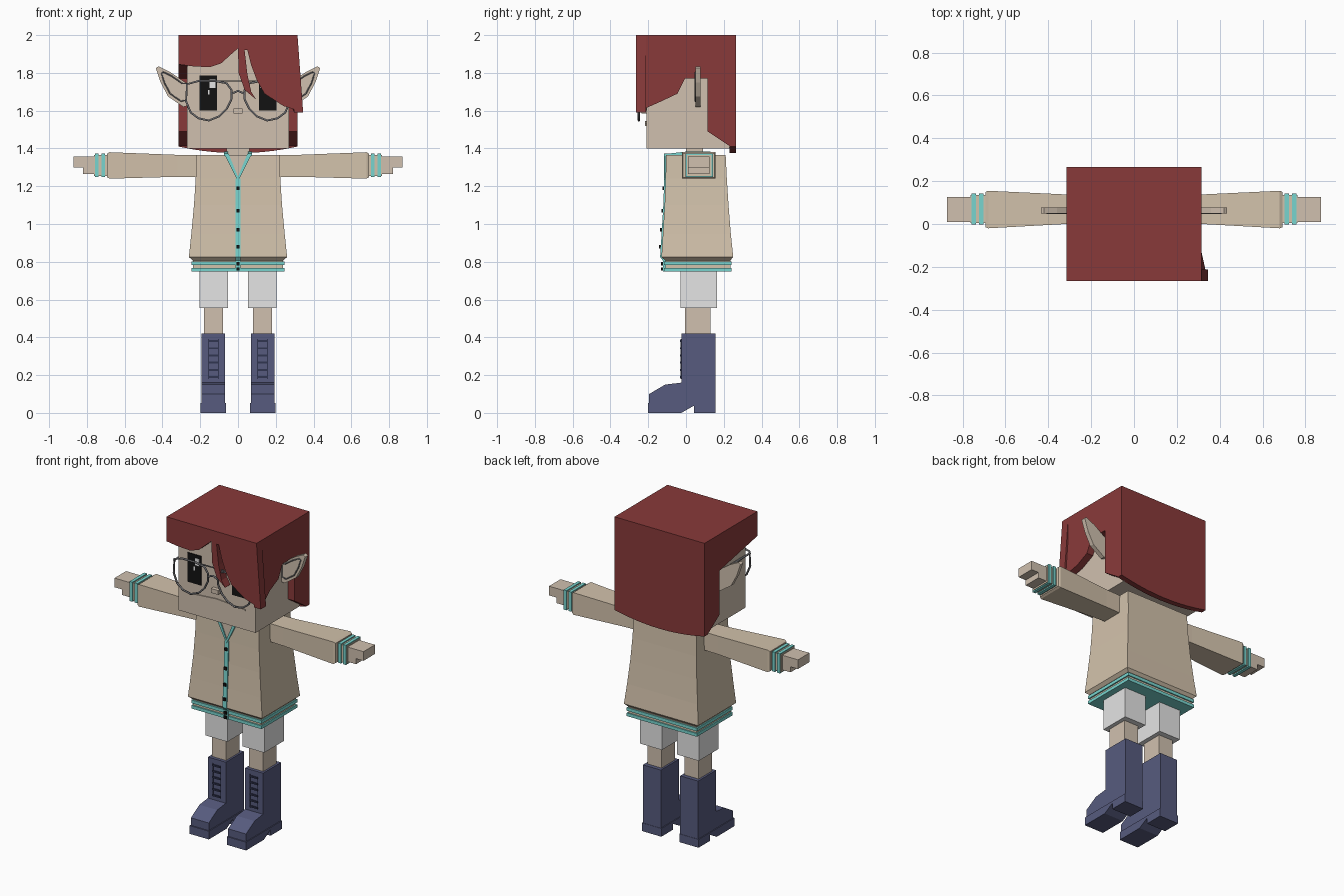
import bpy
import bmesh

cube = bpy.data.objects.get("Cube")
if cube:
    bpy.data.objects.remove(cube, do_unlink=True)


def material(name, r, g, b):
    m = bpy.data.materials.new(name)
    m.use_nodes = True
    m.diffuse_color = (r, g, b, 1)
    m.node_tree.nodes["Principled BSDF"].inputs["Base Color"].default_value = (r, g, b, 1)
    return m


SKIN = material("skin", .63, .53, .43)
SHIRT = material("shirt tan", .65, .54, .41)
HAIR = material("dark red hair", .25, .042, .042)
TEAL = material("teal trim", .19, .66, .62)
BOOT = material("navy boot", .095, .105, .21)
LACE = material("dark navy lace", .03, .035, .08)
WHITE = material("off white", .78, .78, .78)
BLACK = material("black", .006, .006, .006)
FRAME = material("grey frame", .16, .16, .17)


def finish(name, bm, mat):
    bmesh.ops.recalc_face_normals(bm, faces=bm.faces)
    mesh = bpy.data.meshes.new(name)
    bm.to_mesh(mesh)
    bm.free()
    mesh.materials.append(mat)
    ob = bpy.data.objects.new(name, mesh)
    bpy.context.collection.objects.link(ob)
    return ob


def place(axis, d, p):
    """Put the flat point p at distance d along the named axis."""
    u, v = p
    return {"x": (d, u, v), "y": (u, d, v), "z": (u, v, d)}[axis]


def bridge(name, axis, rings, mat):
    """Skin a list of (distance, outline) rings and cap both ends."""
    bm = bmesh.new()
    loops = [[bm.verts.new(place(axis, d, p)) for p in pts] for d, pts in rings]
    n = len(loops[0])
    for a, b in zip(loops, loops[1:]):
        for i in range(n):
            j = (i + 1) % n
            bm.faces.new((a[i], a[j], b[j], b[i]))
    bm.faces.new(loops[0])
    bm.faces.new(loops[-1])
    return finish(name, bm, mat)


def prism(name, axis, pts, a, b, mat):
    return bridge(name, axis, [(a, pts), (b, pts)], mat)


def rect(u0, u1, v0, v1):
    return [(u0, v0), (u1, v0), (u1, v1), (u0, v1)]


def box(name, x0, x1, y0, y1, z0, z1, mat):
    return prism(name, "z", rect(x0, x1, y0, y1), z0, z1, mat)


def side_box(name, s, x0, x1, *rest):
    return box(name, s * x0, s * x1, *rest)


def tube(name, pts, radius, mat, closed=False):
    cu = bpy.data.curves.new(name, "CURVE")
    cu.dimensions = "3D"
    cu.bevel_depth = radius
    cu.bevel_resolution = 1
    sp = cu.splines.new("POLY")
    sp.points.add(len(pts) - 1)
    for q, p in zip(sp.points, pts):
        q.co = (*p, 1)
    sp.use_cyclic_u = closed
    tmp = bpy.data.objects.new(name + "_path", cu)
    bpy.context.collection.objects.link(tmp)
    dg = bpy.context.evaluated_depsgraph_get()
    mesh = bpy.data.meshes.new_from_object(tmp.evaluated_get(dg))
    bpy.data.objects.remove(tmp, do_unlink=True)
    mesh.materials.clear()
    mesh.materials.append(mat)
    bpy.context.collection.objects.link(bpy.data.objects.new(name, mesh))


# Head, neck and face
box("head", -.27, .27, -.21, .235, 1.4, 1.96, SKIN)
box("neck", -.06, .06, 0, .09, 1.34, 1.41, SKIN)
box("nose", -.025, .025, -.235, -.2, 1.585, 1.612, SKIN)
prism("mouth", "y", [(-.2, 1.52), (0, 1.535), (.2, 1.52), (.2, 1.53), (0, 1.545), (-.2, 1.53)],
      -.216, -.205, SKIN)

# Hair: top, fringe, back and side panels
box("hair_top", -.315, .315, -.265, .265, 1.95, 2, HAIR)
prism("hair_fringe", "y", [
    (-.315, 2), (-.315, 1.845), (-.24, 1.835), (-.15, 1.83), (-.09, 1.85), (-.04, 1.895),
    (0, 1.93), (.003, 1.8), (.035, 1.71), (.095, 1.66), (.07, 1.7), (.05, 1.79), (.035, 1.92),
    (.05, 1.92), (.07, 1.84), (.1, 1.76), (.14, 1.69), (.24, 1.625), (.345, 1.59), (.315, 2)],
    -.265, -.212, HAIR)
curve = [(x / 10 * .63, 1.375 + .035 * (x / 5) ** 2) for x in range(-5, 6)]
prism("hair_back", "y", curve + [(.315, 2), (-.315, 2)], .23, .265, HAIR)
tail = [(.115, 1.77), (.115, 1.49), (.235, 1.41), (.265, 1.41), (.265, 2), (-.265, 2)]
prism("hair_side_right", "x", [(-.265, 1.845)] + tail, -.315, -.268, HAIR)
left = prism("hair_side_left", "x",
             [(-.265, 1.59), (-.13, 1.65), (-.045, 1.69), (-.005, 1.77)] + tail, .268, .315, HAIR)
for v in left.data.vertices:
    if v.co.y < -.2 and v.co.z < 1.7:
        v.co.x += .03

for s, side in ((1, "left"), (-1, "right")):
    # Eye with two highlights
    side_box("eye_" + side, s, .11, .205, -.215, -.205, 1.6, 1.785, BLACK)
    side_box("eye_shine_" + side, s, .12, .15, -.218, -.21, 1.72, 1.765, WHITE)
    side_box("eye_glint_" + side, s, .15, .16, -.218, -.21, 1.685, 1.71, WHITE)

    # Pointed ear: raised rim around a thinner inner plate
    outline = [(.25, 1.75), (.28, 1.75), (.36, 1.805), (.42, 1.835), (.435, 1.825),
               (.41, 1.75), (.37, 1.675), (.29, 1.62), (.25, 1.63)]
    outer = [(s * x, z) for x, z in outline]
    inner = [(s * (.33 + (x - .33) * .72), 1.727 + (z - 1.727) * .72) for x, z in outline]
    bridge("ear_" + side, "y", [(.053, inner), (.05, inner), (.05, outer), (.078, outer)], SKIN)
    tube("ear_crease_" + side, [(x, .05, z) for x, z in inner], .004, FRAME, True)

    # Spectacle frame and temple
    lens = [(.27, 1.74), (.275, 1.65), (.25, 1.59), (.21, 1.56), (.155, 1.548), (.1, 1.57),
            (.06, 1.61), (.035, 1.66), (.035, 1.71), (.06, 1.745), (.12, 1.757), (.21, 1.757)]
    tube("glasses_rim_" + side, [(s * x, -.25, z) for x, z in lens], .006, FRAME, True)
    tube("glasses_temple_" + side, [(s * .274, -.25, 1.73), (s * .274, -.05, 1.73)], .006, FRAME)

    # Sleeve, cuff and hand
    bridge("sleeve_" + side, "x", [
        (s * .2, rect(.005, .135, 1.25, 1.365)),
        (s * .32, rect(0, .138, 1.25, 1.366)),
        (s * .68, rect(-.02, .155, 1.24, 1.38)),
        (s * .693, rect(-.015, .15, 1.247, 1.372))], SHIRT)
    side_box("cuff_" + side, s, .68, .762, .005, .135, 1.255, 1.365, SHIRT)
    for i, x in enumerate((.703, .738)):
        side_box(f"cuff_stripe_{side}_{i}", s, x, x + .02, -.002, .143, 1.248, 1.372, TEAL)
    side_box("palm_" + side, s, .75, .82, .01, .125, 1.265, 1.358, SKIN)
    side_box("fingers_" + side, s, .82, .872, .01, .125, 1.3, 1.358, SKIN)

    # Shorts leg and bare leg
    side_box("shorts_" + side, s, .053, .205, -.03, .165, .555, .78, WHITE)
    side_box("leg_" + side, s, .08, .18, -.005, .13, .4, .57, SKIN)

    # Boot with arched sole and laces
    prism("boot_" + side, "x", [
        (-.195, .05), (-.195, .1), (-.11, .15), (-.025, .16), (-.025, .42), (.155, .42),
        (.155, .05)], s * .068, s * .193, BOOT)
    prism("sole_" + side, "x", [
        (-.202, 0), (-.202, .052), (.157, .052), (.157, 0), (.042, 0), (.042, .038),
        (-.025, 0)], s * .063, s * .198, BOOT)
    for i in range(6):
        z = .185 + i * .038
        side_box(f"lace_{side}_{i}", s, .103, .158, -.032, -.02, z, z + .01, LACE)
    for x in (.1, .154):
        side_box("lace_edge_" + side, s, x, x + .005, -.028, -.02, .18, .39, LACE)

    # Collar trim down the V and over the shoulder
    prism("collar_" + side, "y", [(s * x, z) for x, z in
          ((0, 1.225), (0, 1.25), (.05, 1.372), (.073, 1.372))], -.117, -.1, TEAL)
    prism("collar_top_" + side, "x", [(-.117, 1.36), (-.117, 1.37), (0, 1.383), (.13, 1.383),
          (.13, 1.36)], s * .052, s * .073, TEAL)

tube("glasses_bridge", [(-.035, -.25, 1.69), (0, -.25, 1.705), (.035, -.25, 1.69)], .006, FRAME)
tube("glasses_bar", [(-.2, -.25, 1.757), (.2, -.25, 1.757)], .004, FRAME)

# Shirt body, flared to the hem
bridge("shirt_body", "z", [
    (.808, rect(-.24, .24, -.112, .235)),
    (.825, rect(-.26, .26, -.13, .25)),
    (.95, rect(-.247, .247, -.122, .237)),
    (1.1, rect(-.233, .233, -.113, .225)),
    (1.24, rect(-.224, .224, -.108, .216)),
    (1.365, rect(-.22, .22, -.105, .21))], SHIRT)
prism("neck_opening", "y", [(0, 1.24), (.06, 1.366), (-.06, 1.366)], -.11, -.104, SKIN)
box("collar_back", -.073, .073, .11, .13, 1.36, 1.383, TEAL)

# Striped waistband
box("waistband", -.238, .238, -.108, .235, .752, .812, SHIRT)
for i, z in enumerate((.748, .782)):
    box(f"waist_stripe_{i}", -.246, .246, -.116, .242, z, z + .02, TEAL)

# Button strip and buttons
strip = [(-.122, .748), (-.122, .806), (-.137, .825), (-.129, .95), (-.12, 1.1), (-.115, 1.24)]
prism("button_strip", "x", strip + [(y + .02, z) for y, z in reversed(strip)], -.014, .014, TEAL)
for i, (y, z) in enumerate(((-.115, 1.19), (-.12, 1.07), (-.128, .97), (-.134, .88),
                            (-.122, .79), (-.122, .762))):
    box(f"button_{i}", -.009, .009, y - .01, y + .01, z - .009, z + .009, BLACK)
